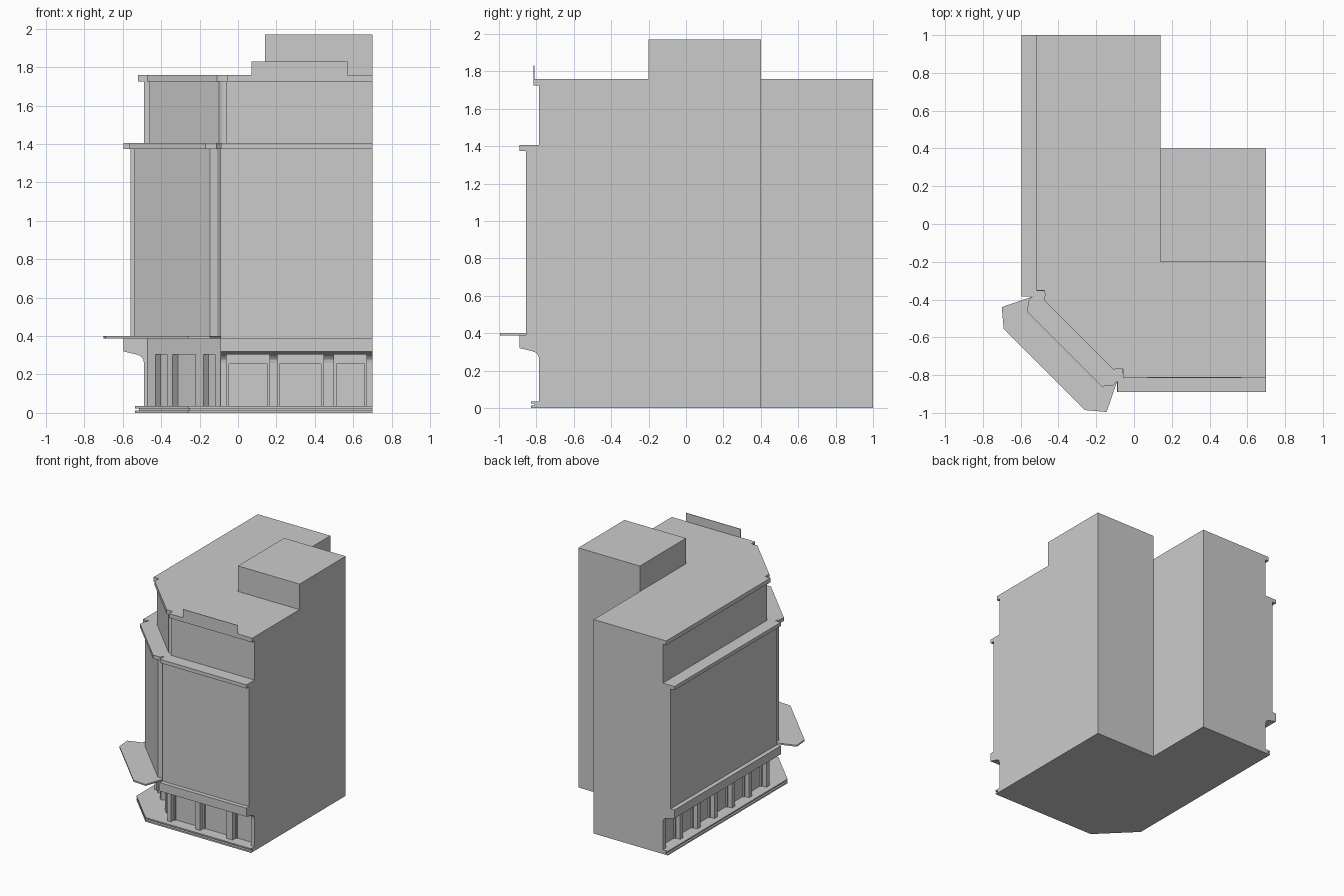
import bpy, bmesh

if "Cube" in bpy.data.objects:
    bpy.data.objects.remove(bpy.data.objects["Cube"])

K = 0.295  # the street corner is symmetric about x - y = K


def mirror(p):
    return (p[1] + K, p[0] - K)


def loft(name, rings):
    """Skin a stack of equal-length 3D rings and cap both ends."""
    bm = bmesh.new()
    rows = [[bm.verts.new(p) for p in r] for r in rings]
    n = len(rows[0])
    for a, b in zip(rows, rows[1:]):
        for i in range(n):
            j = (i + 1) % n
            bm.faces.new((a[i], a[j], b[j], b[i]))
    bm.faces.new(rows[0][::-1])
    bm.faces.new(rows[-1])
    bmesh.ops.remove_doubles(bm, verts=bm.verts[:], dist=1e-5)
    bmesh.ops.recalc_face_normals(bm, faces=bm.faces[:])
    me = bpy.data.meshes.new(name)
    bm.to_mesh(me)
    bm.free()
    ob = bpy.data.objects.new(name, me)
    bpy.context.collection.objects.link(ob)
    return ob


def prism(name, pts, z0, z1):
    return loft(name, [[(x, y, z) for x, y in pts] for z in (z0, z1)])


def box(name, x0, x1, y0, y1, z0, z1):
    return prism(name, [(x0, y0), (x1, y0), (x1, y1), (x0, y1)], z0, z1)


def facade_strip(name, left, u0, u1, profile):
    """Run a (depth, z) profile along the front, or mirrored on the left street."""
    rings = []
    for u in (u0, u1):
        pts = [((u, d), z) for d, z in profile]
        rings.append([(*(mirror(p) if left else p), z) for p, z in pts])
    return loft(name, rings)


def plan(corner):
    """Full L-shaped outline from the front half of the cut corner."""
    f = corner[0][1]
    return ([(.7, .4), (.14, .4), (.14, 1), (f + K, 1)]
            + [mirror(p) for p in corner] + corner[::-1] + [(.7, f)])


def base(f):
    d = -1.09 + (-.83 - f) * -1.414
    x = d - f
    return [(x - t, f + t) for t in (0, .01, .02, .03)]


# Corner outlines for each storey
shop = [(-.065, -.735), (-.07, -.73), (-.08, -.72), (-.09, -.71)]
notch = [(-.09, -.775), (-.09, -.77), (-.09, -.765)]
soffit = [(-.09, -.82)] + notch
fascia = [(-.09, -.89)] + notch
wall = [(-.09, -.855), (-.09, -.815), (-.11, -.83), (-.145, -.835)]
cornice = [(-.088, -.89), (-.088, -.832), (-.112, -.855), (-.17, -.86)]
attic = [(-.06, -.785), (-.06, -.75), (-.08, -.75), (-.10, -.757)]
top = [(-.058, -.815), (-.058, -.768), (-.085, -.767), (-.11, -.77)]

levels = [(0, base(-.83)), (.012, base(-.83)), (.012, base(-.81)), (.024, base(-.81)),
          (.024, base(-.83)), (.035, base(-.83)),
          (.035, shop), (.303, shop), (.303, soffit), (.32, fascia), (.39, fascia),
          (.39, wall), (1.375, wall), (1.375, cornice), (1.405, cornice),
          (1.405, attic), (1.725, attic), (1.725, top), (1.76, top)]
loft("building_body", [[(x, y, z) for x, y in plan(c)] for z, c in levels])

# Rooftop block and front parapet panel
box("roof_block", .14, .7, -.2, .4, 1.76, 1.97)
box("parapet_panel", .07, .57, -.815, -.811, 1.76, 1.83)

# Corner canopy
half = [(-.09, -.77), (-.09, -.835), (-.145, -.995), (-.26, -.985)]
prism("corner_canopy", half + [mirror(p) for p in half[::-1]], .388, .40)

# Shopfront piers with curved brackets, and window frames between them
pier = [(-.735, .035), (-.785, .035), (-.785, .26), (-.788, .278),
        (-.80, .294), (-.82, .303), (-.735, .303)]
step = (1.385 - .04) / 6
fronts = {False: [(-.09, -.06), (.165, .205), (.445, .50), (.67, .70)],
          True: [(-.09 + i * step, -.05 + i * step) for i in range(7)]}


def bar(z0, z1):
    return [(-.735, z0), (-.748, z0), (-.748, z1), (-.735, z1)]


for left, piers in fronts.items():
    side = "left" if left else "front"
    for a, b in piers:
        facade_strip(side + "_pier", left, a, b, pier)
    for (_, a), (b, _) in zip(piers, piers[1:]):
        facade_strip(side + "_window_head", left, a, b, bar(.255, .303))
        facade_strip(side + "_window_jamb", left, a, a + .012, bar(.035, .255))
        facade_strip(side + "_window_jamb", left, b - .012, b, bar(.035, .255))

# Piers of the corner entrance
for a, b in [(-.47, -.43), (-.37, -.34), (-.22, -.18), (-.12, -.09)]:
    line = [(a, -.855 - a), (b, -.855 - b)]
    prism("corner_pier", line + [(x + .03, y + .03) for x, y in line[::-1]], .035, .303)
